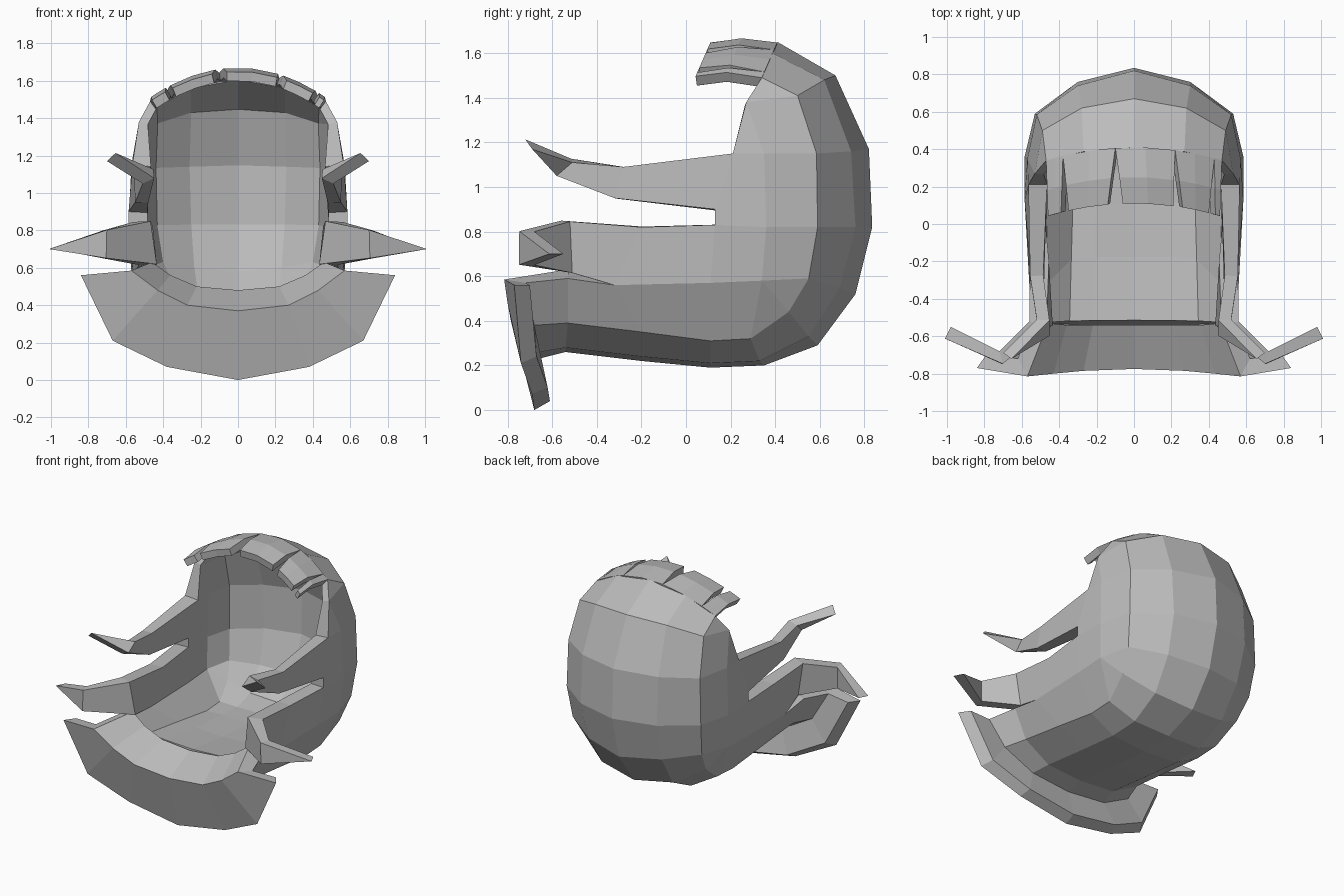
import bpy

if "Cube" in bpy.data.objects:
    bpy.data.objects.remove(bpy.data.objects["Cube"])

grey = bpy.data.materials.new("plain grey")
grey.use_nodes = True
grey.diffuse_color = (0.5, 0.5, 0.5, 1)
grey.node_tree.nodes["Principled BSDF"].inputs["Base Color"].default_value = (0.5, 0.5, 0.5, 1)

FULL = 0.3  # thickness at vertex weight one


def build_sheet(name, faces, thickness=0, mirrored=False, weights=None):
    """Join faces given as point tuples, then mirror and thicken inwards."""
    index, polys = {}, []
    for face in faces:
        ids = []
        for p in face:
            i = index.setdefault(p, len(index))
            if i not in ids:
                ids.append(i)
        if len(ids) > 2:
            polys.append(ids)
    mesh = bpy.data.meshes.new(name)
    mesh.from_pydata(list(index), [], polys)
    mesh.materials.append(grey)
    obj = bpy.data.objects.new(name, mesh)
    bpy.context.collection.objects.link(obj)
    if mirrored:
        mirror = obj.modifiers.new("mirror", 'MIRROR')
        mirror.use_clip = True
    if thickness:
        solid = obj.modifiers.new("thickness", 'SOLIDIFY')
        solid.thickness = thickness
        solid.offset = -1
        if weights:
            group = obj.vertex_groups.new(name="thickness")
            for p, i in index.items():
                group.add([i], weights[p] / FULL, 'REPLACE')
            solid.vertex_group = group.name


def strip(a, b):
    """Quads between two rows of points."""
    return [(a[j], b[j], b[j + 1], a[j + 1]) for j in range(len(a) - 1)]


# Half cross-sections along the floor
floor = [
    [(0, -.54, .26), (.27, -.54, .28), (.47, -.53, .39), (.56, -.53, .59)],
    [(0, -.2, .22), (.27, -.2, .24), (.46, -.2, .35), (.56, -.32, .56)],
    [(0, .11, .19), (.27, .11, .21), (.45, .11, .31), (.565, .11, .57)],
    [(0, .35, .2), (.27, .33, .22), (.45, .29, .32), (.57, .34, .58)],
]
# Half cross-sections up the back and over the crown
back = [
    [(0, .59, .29), (.28, .55, .33), (.48, .46, .44), (.57, .34, .58)],
    [(0, .76, .52), (.29, .69, .55), (.51, .55, .59), (.57, .34, .58)],
    [(0, .835, .82), (.3, .76, .82), (.53, .59, .82), (.585, .36, .82)],
    [(0, .82, 1.17), (.3, .74, 1.16), (.52, .585, 1.15), (.57, .35, 1.15)],
    [(0, .67, 1.5), (.28, .62, 1.48), (.49, .5, 1.41), (.53, .27, 1.38)],
    [(0, .41, 1.65), (.27, .387, 1.6), (.47, .34, 1.49), (.53, .27, 1.38)],
]
rows = floor + back
depth = [.22, .22, .23, .22, .18, .14, .12, .1, .08, .05]
weights = {}
faces = []
for row, d in zip(rows, depth):
    for p, limit in zip(row, (d, d, .17, .1)):
        weights[p] = min(d, limit)
for a, b in zip(rows, rows[1:]):
    faces += strip(a, b)

# Side panels between the floor edge and the slot
side = [r[3] for r in rows]
low_front = (.53, -.51, .615)
top_front, top_mid, top_rear = (.56, -.52, .845), (.555, -.2, .82), (.585, .13, .83)
slot_top, rim = (.585, .13, .9), (.565, .21, 1.15)
for p in (low_front, top_front, top_mid, top_rear, slot_top, rim):
    weights[p] = .1
faces += [
    (low_front, side[1], top_mid, top_front),
    (side[1], side[2], top_rear, top_mid),
    (side[2], side[3], side[6], top_rear),
    (side[6], side[7], rim, slot_top, top_rear),
    (side[7], side[8], rim),
]


def spike(pairs, tip):
    """Tapering lock: lower and upper edge points, ending in a tip."""
    for (lo_a, up_a), (lo_b, up_b) in zip(pairs, pairs[1:]):
        faces.append((lo_b, lo_a, up_a, up_b))
        weights[lo_b] = weights[up_b] = .07
    faces.append((tip, *pairs[-1]))
    weights[tip] = .07


# Upper and lower side spikes, bending outwards
spike([(slot_top, rim), ((.55, -.32, .95), (.555, -.28, 1.09)),
       ((.51, -.58, 1.05), (.52, -.51, 1.11))], (.7, -.69, 1.17))
spike([(low_front, top_front), ((.72, -.68, .65), (.72, -.68, .8))], (.98, -.55, .7))
build_sheet("hair_shell", faces, FULL, True, weights)

# Flared front collar: rows run from the floor edge over the lip and back under
collar = [
    [(0, -.54, .48), (.22, -.54, .5), (.36, -.54, .56), (.46, -.53, .63)],
    [(0, -.775, .37), (.27, -.785, .4), (.43, -.8, .48), (.57, -.815, .585)],
    [(0, -.68, 0), (.38, -.69, .07), (.67, -.74, .21), (.84, -.77, .56)],
    [(0, -.61, .04), (.36, -.62, .1), (.63, -.67, .24), (.79, -.7, .56)],
    [(0, -.66, .23), (.3, -.66, .26), (.52, -.68, .38), (.62, -.72, .57)],
    floor[0],
]
collar_faces = []
for a, b in zip(collar, collar[1:]):
    collar_faces += strip(a, b)
inner, crest, lip, lip_back, under, outer = [r[3] for r in collar]
collar_faces += [(inner, outer, under, crest), (crest, under, lip_back, lip)]
collar_faces = [f[::-1] if f[0] in (inner, crest) and f[1] in (outer, under) else f
                for f in collar_faces]
build_sheet("front_collar", collar_faces, mirrored=True)


# Fringe of separate tufts along the crown's front edge
def fringe_point(x, y, lift):
    bend = (x / .47) ** 2
    return (round(x, 4), round(y - .07 * bend, 4), round(1.65 + lift - .16 * bend, 4))


def mix(a, b, t):
    return a + (b - a) * t


tufts = [
    (-.47, -.38, -.46, -.39), (-.38, -.10, -.35, -.14), (-.10, .22, -.06, .21),
    (.22, .43, .26, .40), (.43, .47, .435, .46),
]
for n, (base_l, base_r, tip_l, tip_r) in enumerate(tufts):
    grid = []
    for t, y, lift in ((1, .11, 0), (.55, .25, .02), (0, .41, 0)):
        left, right = mix(base_l, tip_l, t), mix(base_r, tip_r, t)
        grid.append([fringe_point(mix(right, left, s), y, lift) for s in (0, .5, 1)])
    quads = [f for a, b in zip(grid, grid[1:]) for f in strip(a, b)]
    build_sheet(f"fringe_tuft_{n + 1}", quads, .05)
